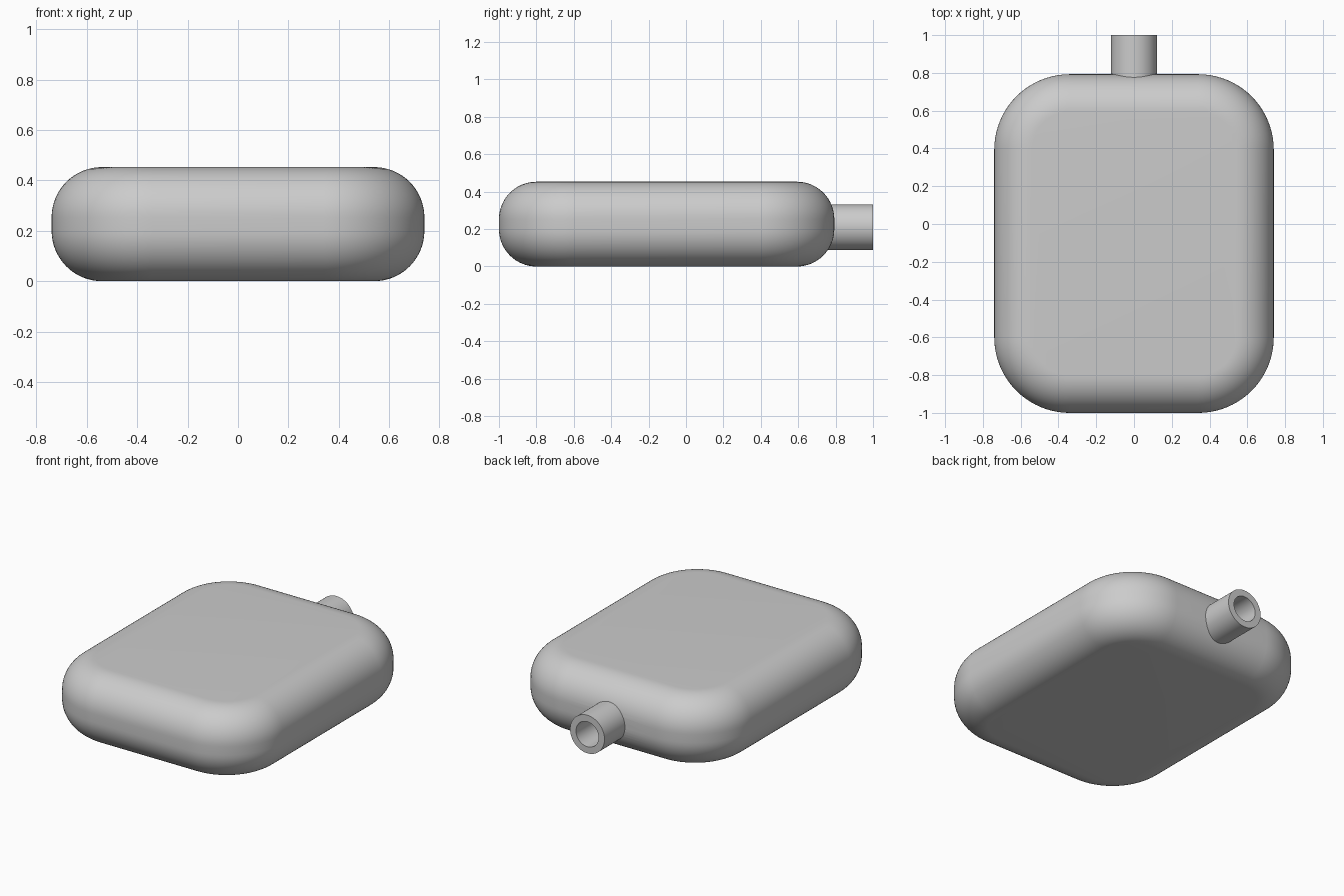
import bpy, bmesh, math
from mathutils import Matrix

cube = bpy.data.objects.get("Cube")
if cube:
    bpy.data.objects.remove(cube, do_unlink=True)

HALF_X, Y_MIN, Y_MAX, HEIGHT = 0.74, -1.0, 0.793, 0.453
CORNER, FILLET = 0.4, 0.2
NECK_Z, NECK_R, BORE_R, BORE_END = 0.21, 0.122, 0.08, 0.6

grey = bpy.data.materials.new("grey")
grey.use_nodes = True
colour = (0.6, 0.6, 0.6, 1)
grey.diffuse_color = colour
grey.node_tree.nodes["Principled BSDF"].inputs["Base Color"].default_value = colour


def make_object(name, bm):
    bmesh.ops.recalc_face_normals(bm, faces=bm.faces)
    mesh = bpy.data.meshes.new(name)
    bm.to_mesh(mesh)
    bm.free()
    mesh.materials.append(grey)
    obj = bpy.data.objects.new(name, mesh)
    bpy.context.collection.objects.link(obj)
    return obj


def loft(bm, rings, close=False):
    """Bridge equal rings of points; close joins the last ring to the first."""
    loops = [[bm.verts.new(p) for p in ring] for ring in rings]
    pairs = list(zip(loops, loops[1:]))
    if close:
        pairs.append((loops[-1], loops[0]))
    for a, b in pairs:
        for i in range(len(a)):
            j = (i + 1) % len(a)
            bm.faces.new((a[i], a[j], b[j], b[i]))
    if not close:
        bm.faces.new(loops[0])
        bm.faces.new(loops[-1])


def rounded_rect(inset, z, steps=20):
    """Plan outline of the body, shrunk by inset."""
    cy, hy = (Y_MIN + Y_MAX) / 2, (Y_MAX - Y_MIN) / 2
    r, pts = CORNER - inset, []
    for k, (sx, sy) in enumerate(((1, 1), (-1, 1), (-1, -1), (1, -1))):
        for i in range(steps + 1):
            a = math.pi / 2 * (k + i / steps)
            pts.append((sx * (HALF_X - CORNER) + r * math.cos(a),
                        cy + sy * (hy - CORNER) + r * math.sin(a), z))
    return pts


def circle(radius, y, n=64):
    return [(radius * math.cos(2 * math.pi * i / n), y,
             NECK_Z + radius * math.sin(2 * math.pi * i / n)) for i in range(n)]


# Body: rounded rectangle with filleted top and bottom rims
rings = []
for side in (0, 1):
    for i in range(17):
        a = math.pi / 2 * (i / 16 if side == 0 else 1 - i / 16)
        rise = FILLET * (1 - math.cos(a))
        rings.append(rounded_rect(FILLET * (1 - math.sin(a)),
                                  HEIGHT - rise if side else rise))
bm = bmesh.new()
loft(bm, rings)
body = make_object("body", bm)

# Neck: open tube at the back
bm = bmesh.new()
loft(bm, [circle(NECK_R, 0.7), circle(NECK_R, 1), circle(BORE_R, 1), circle(BORE_R, 0.7)], close=True)
neck = make_object("neck", bm)

# Bore continued into the body
bm = bmesh.new()
loft(bm, [circle(BORE_R, BORE_END), circle(BORE_R, 1.1)])
cutter = make_object("bore_cutter", bm)
cutter.hide_render = True
cutter.hide_set(True)
bore = body.modifiers.new("bore", 'BOOLEAN')
bore.operation = 'DIFFERENCE'
bore.solver = 'EXACT'
bore.object = cutter

# Apply the cut, remove the cutter, then smooth while keeping sharp rims
bpy.context.view_layer.objects.active = body
bpy.ops.object.modifier_apply(modifier="bore")
bpy.data.objects.remove(cutter, do_unlink=True)
bpy.ops.object.select_all(action='DESELECT')
for obj in (body, neck):
    obj.select_set(True)
bpy.ops.object.shade_smooth_by_angle(angle=math.radians(35))
